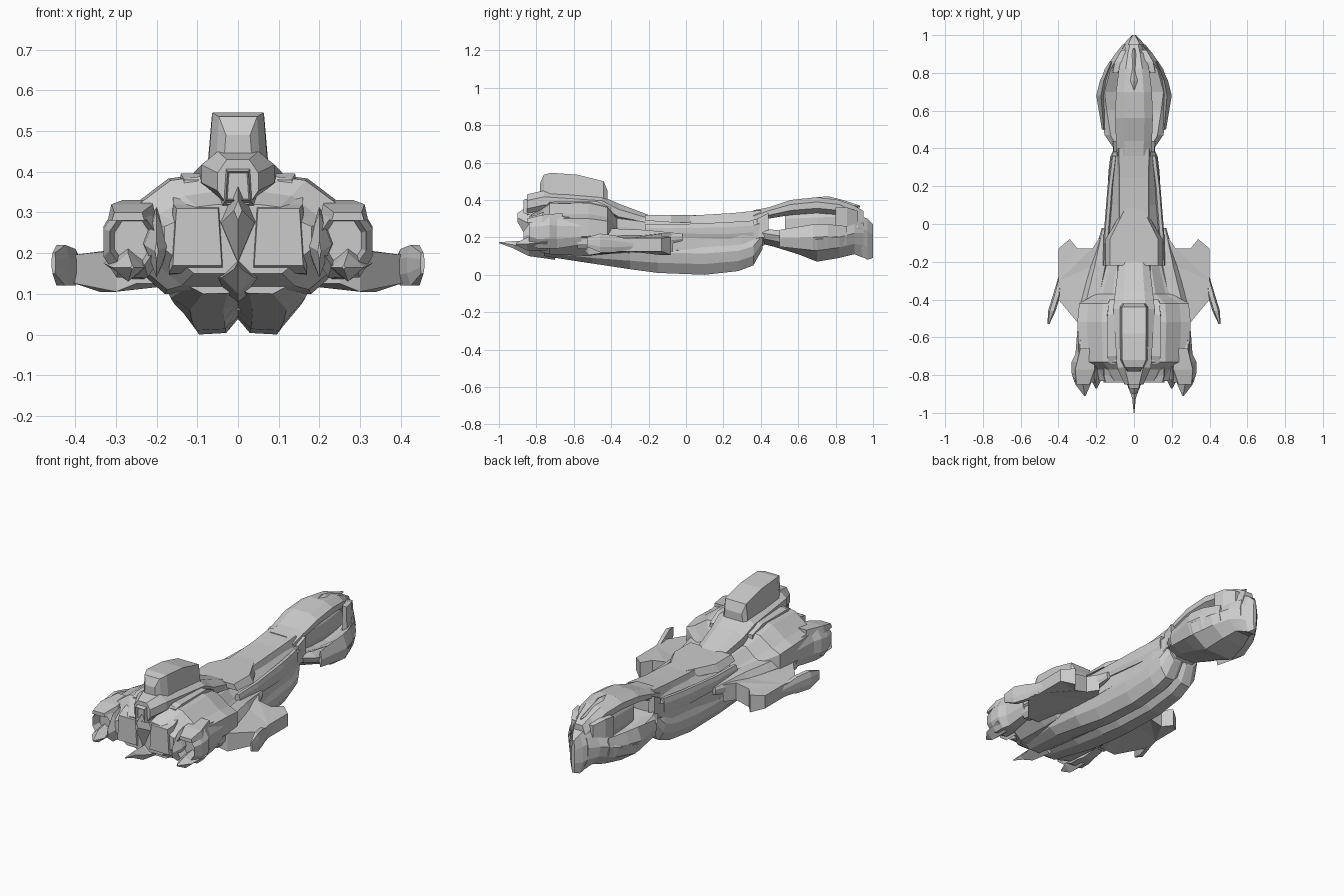
import bpy
import bmesh

default_cube = bpy.data.objects.get("Cube")
if default_cube:
    bpy.data.objects.remove(default_cube, do_unlink=True)

UNIT = 0.01  # all part sizes below are in hundredths

hull_grey = bpy.data.materials.new("hull grey")
hull_grey.use_nodes = True
GREY = (0.6, 0.6, 0.6, 1)
hull_grey.diffuse_color = GREY
hull_grey.node_tree.nodes["Principled BSDF"].inputs["Base Color"].default_value = GREY


def symmetric(half):
    """Close a half outline (top to bottom) by reflecting it across the middle."""
    return half + [(-u, v) for u, v in reversed(half) if u]


# Cross-sections: u runs across from -1 to 1, v runs from bottom 0 to top 1
OCTAGON = symmetric([(.55, 1), (1, .7), (1, .3), (.55, 0)])
DIAMOND = symmetric([(0, 1), (1, .5), (0, 0)])
BLOCK = symmetric([(.85, 1), (1, 0)])
SHOULDERED = symmetric([(.27, 1), (.57, .96), (.83, .76), (1, .68), (1, .35), (.6, 0)])
TWIN_KEEL = symmetric([(.85, 1), (1, .6), (.92, .3), (.66, 0), (.2, .02), (0, .2)])
JAW = symmetric([(.4, .75), (.8, 1), (1, .7), (.9, .35), (.45, 0)])


def finish(name, bm, mirrored):
    bmesh.ops.recalc_face_normals(bm, faces=bm.faces)
    mesh = bpy.data.meshes.new(name)
    bm.to_mesh(mesh)
    bm.free()
    mesh.materials.append(hull_grey)
    part = bpy.data.objects.new(name, mesh)
    bpy.context.collection.objects.link(part)
    if mirrored:
        part.modifiers.new("mirror", "MIRROR")
    return part


def loft(name, profile, sections, centre=None, recess=0):
    """Skin a profile along y. Section: y, half width, bottom, top, optional x centre."""
    bm = bmesh.new()
    rings = []
    for y, half, low, high, *offset in sections:
        x = offset[0] if offset else (centre or 0)
        rings.append([bm.verts.new(((x + u * half) * UNIT, y * UNIT,
                                    (low + v * (high - low)) * UNIT))
                      for u, v in profile])
    count = len(profile)
    for near, far in zip(rings, rings[1:]):
        for i in range(count):
            j = (i + 1) % count
            bm.faces.new((near[i], near[j], far[j], far[i]))
    front = bm.faces.new(rings[0])
    bm.faces.new(rings[-1])
    bmesh.ops.recalc_face_normals(bm, faces=bm.faces)
    if recess:
        bmesh.ops.inset_region(bm, faces=[front], thickness=recess * UNIT / 4)
        bmesh.ops.translate(bm, verts=front.verts, vec=(0, recess * UNIT, 0))
    mirrored = centre is not None or len(sections[0]) > 4
    return finish(name, bm, mirrored)


def plate(name, outline, height):
    """Mirrored plan-view slab; height(x) returns its bottom and top."""
    bm = bmesh.new()
    layers = [[bm.verts.new((x * UNIT, y * UNIT, height(x)[side] * UNIT))
               for x, y in outline] for side in (0, 1)]
    for layer in layers:
        bm.faces.new(layer)
    for i in range(len(outline)):
        j = (i + 1) % len(outline)
        bm.faces.new((layers[0][i], layers[0][j], layers[1][j], layers[1][i]))
    bmesh.ops.triangulate(bm, faces=[f for f in bm.faces if len(f.verts) > 4])
    return finish(name, bm, True)


# Main body, crown and tower
loft("main_body", SHOULDERED, [
    (-83, 18, 15, 32), (-77, 23, 12, 35), (-73, 29, 11, 39), (-52, 30, 10, 39.5),
    (-42, 29, 11, 37), (-37, 20, 9, 31), (-22, 16, 8, 29)])
loft("crown", OCTAGON, [
    (-85, 5, 32, 43), (-76, 9, 34, 45), (-45, 11, 34, 42), (-36, 10, 28, 38),
    (-20, 8, 26, 32)])
loft("tower", BLOCK, [
    (-78, 3.5, 42, 49), (-76, 5.5, 40, 53.5), (-72, 7.4, 40, 54.5), (-58, 7.6, 40, 53.5),
    (-44, 7.6, 40, 50), (-42, 6, 40, 45)])
loft("shoulder_ridge", BLOCK, [
    (-74, 2, 33, 38), (-70, 3, 33, 39.5), (-48, 3, 33, 39.5), (-40, 2, 30, 36)], centre=11.5)

# Bow: flat panels, central wedge, cockpit and spike
loft("bow_panel", BLOCK, [
    (-84, 6, 17, 31), (-80, 7, 15, 32), (-68, 7, 14, 37)], centre=10)
loft("bow_wedge", DIAMOND, [(-90, 1, 28, 33), (-84, 4, 18, 37), (-74, 7, 15, 42)])
loft("cockpit", BLOCK, [(-87, 3, 33, 40), (-78, 5, 30, 43)], recess=2)
loft("bow_spike", DIAMOND, [
    (-100, .2, 17, 17.4), (-92, 1, 14, 18), (-84, 4, 10, 18), (-70, 8, 8, 20)])

# Engine pods with open mouths and pointed prongs
loft("engine_pod", OCTAGON, [
    (-84, 5.5, 17, 29), (-79, 7, 14, 31), (-73, 7, 14, 32), (-69, 5, 14, 31.5),
    (-56, 4, 16, 30)], centre=26, recess=5)
loft("engine_lower_prong", DIAMOND, [
    (-91, .4, 16, 17, 26), (-85, 4, 13, 20, 27), (-74, 6, 13, 22, 27)])
loft("engine_inner_prong", DIAMOND, [
    (-87, .4, 18, 23, 20), (-82, 3, 14, 30, 20), (-72, 4, 14, 32, 20)])
loft("engine_cap", BLOCK, [
    (-85, 4, 28, 30, 27), (-77, 6, 28, 32, 26), (-66, 4, 29, 33, 25)])

# Wings with tip blades and root pods
plate("wing", [(12, -18), (18, -7), (22, -13), (30, -13), (34, -8), (40, -13),
               (40, -30), (43, -42), (40, -40), (30, -52), (25, -54), (12, -54)],
      lambda x: (10.5 if 28 < x < 37 else 12.5, 24 - x * .11 if x > 25 else 22))
loft("wing_tip_blade", OCTAGON, [
    (-53, .5, 15, 20, 45.3), (-46, 2, 12, 22, 43.5), (-38, 2, 12, 21, 41), (-28, 1, 14, 18, 39)])
loft("wing_root_pod", OCTAGON, [
    (-58, 3, 14, 22, 26), (-45, 6, 13, 25, 23), (-22, 5, 13, 24, 18), (-2, 1, 18, 22, 16)])

# Neck, back plate, side rails and double keel
loft("neck", OCTAGON, [
    (-35, 16, 6, 28), (-15, 15.5, 6, 28), (10, 13.5, 7, 30),
    (30, 12.5, 9, 32), (42, 10.5, 16, 33)])
loft("back_plate", BLOCK, [
    (-22, 15, 29, 32), (-8, 15, 28, 32), (9, 5, 28, 32)])
loft("neck_spine", BLOCK, [
    (-30, 10, 24, 30), (0, 9, 26, 31.5), (25, 9, 28, 33), (40, 9.5, 28, 34.5)])
loft("neck_rail", OCTAGON, [
    (-22, 1.5, 21, 27, 15), (-5, 1.5, 20, 27, 14.5), (20, 1.5, 19, 28, 12.5),
    (36, 1.5, 20, 29, 10.5)])
loft("double_keel", TWIN_KEEL, [
    (-76, 13, 10, 16), (-50, 18, 6, 16), (-30, 17, 3, 18), (-15, 15.5, 1, 19),
    (10, 14.5, 0, 19), (28, 13.5, 2, 20), (36, 12.5, 5, 22), (41, 10, 14, 26)])

# Open-sided head: arched beam, broad jaw, struts and prow
loft("head_beam", OCTAGON, [
    (36, 9, 24, 34.5), (44, 9.5, 30, 36), (56, 10, 32, 40), (70, 9.5, 33, 41.5),
    (82, 8, 32, 40), (90, 6, 25, 37), (95, 4, 18, 34)])
loft("head_crest", DIAMOND, [(66, 2, 38, 41), (76, 4, 37, 42), (84, 2, 36, 40), (93, .5, 36, 37)])
loft("head_jaw", JAW, [
    (39, 10, 17, 25), (47, 15.5, 15, 24), (60, 18, 11, 23), (70, 19.5, 7, 24),
    (82, 15.5, 9, 25), (90, 10, 11, 27), (95, 6, 9, 28)])
loft("cheek_plate", DIAMOND, [
    (50, 1, 15, 24, 16), (68, 2.5, 13, 27, 17.5), (76, 2, 14, 27, 16), (86, 1, 16, 26, 12)])
loft("head_inner_core", OCTAGON, [(53, 5, 18, 35), (70, 6, 18, 36), (84, 5, 18, 37), (92, 4, 18, 33)])
loft("rear_strut", BLOCK, [(38, 2, 20, 30, 9), (44, 2, 20, 33, 9.5)])
loft("front_strut", BLOCK, [(80, 1.5, 22, 36, 10), (86, 2.5, 20, 36, 8), (92, 2, 18, 34, 5)])
loft("prow", OCTAGON, [
    (86, 9, 13, 30), (92, 7.5, 11, 32), (97, 4, 8, 30), (100, 1, 9, 27)])
